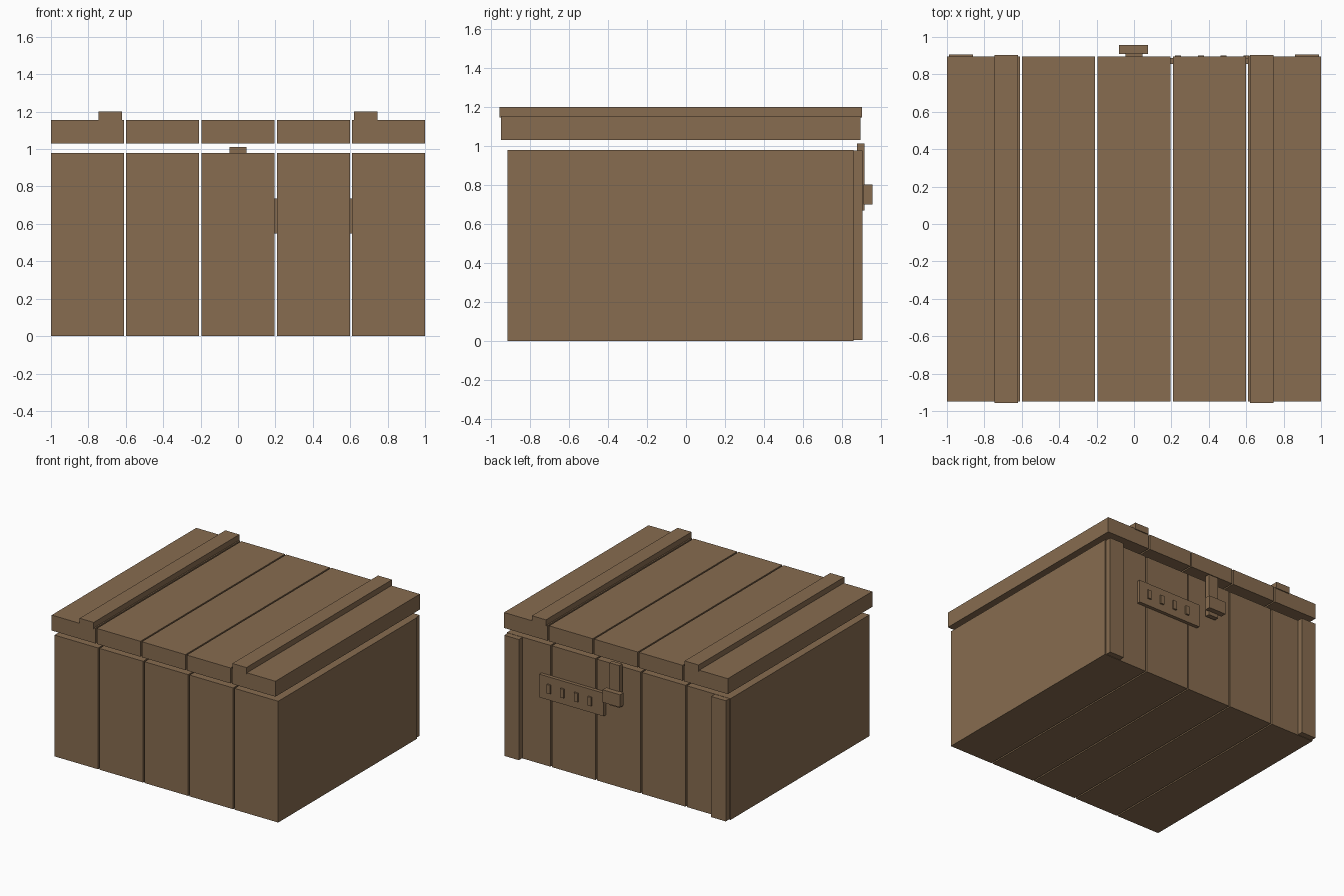
import bpy

cube = bpy.data.objects.get("Cube")
if cube:
    bpy.data.objects.remove(cube, do_unlink=True)

wood = bpy.data.materials.new("brown_wood")
wood.use_nodes = True
BROWN = (0.242, 0.150, 0.080, 1)
wood.diffuse_color = BROWN
wood.node_tree.nodes["Principled BSDF"].inputs["Base Color"].default_value = BROWN


def box(name, x, y, z):
    """Flat-sided block spanning the given (low, high) ranges."""
    spans = (x, y, z)
    bpy.ops.mesh.primitive_cube_add(size=1, location=[sum(s) / 2 for s in spans])
    ob = bpy.context.object
    ob.name = name
    ob.scale = [s[1] - s[0] for s in spans]
    bpy.ops.object.transform_apply(location=False, rotation=False, scale=True)
    ob.data.materials.append(wood)
    return ob


# Five planks across the crate body and its raised lid
COUNT, GAP = 5, 0.012
width = (2 - GAP * (COUNT - 1)) / COUNT
for i in range(COUNT):
    left = -1 + i * (width + GAP)
    span = (left, left + width)
    box(f"body_plank_{i + 1}", span, (-0.915, 0.86), (0, 0.98))
    box(f"lid_plank_{i + 1}", span, (-0.95, 0.895), (1.03, 1.155))

# Lid battens and back corner posts, mirrored left and right
for side, sign in (("left", 1), ("right", -1)):
    def mirrored(a, b):
        return tuple(sorted((sign * a, sign * b)))
    box(f"lid_batten_{side}", mirrored(0.62, 0.745), (-0.957, 0.903), (1.147, 1.2))
    box(f"back_post_{side}", mirrored(0.86, 0.99), (0.855, 0.906), (0.003, 0.978))

# Latch on the back
box("latch_plate", (-0.045, 0.045), (0.877, 0.915), (0.67, 1.012))
box("latch_knob", (-0.08, 0.075), (0.91, 0.957), (0.70, 0.802))

# Name plate with four small pegs
box("back_plate", (0.115, 0.69), (0.855, 0.888), (0.55, 0.737))
for i in range(4):
    x = 0.235 + i * 0.122
    box(f"plate_peg_{i + 1}", (x - 0.016, x + 0.016), (0.885, 0.9), (0.607, 0.678))
